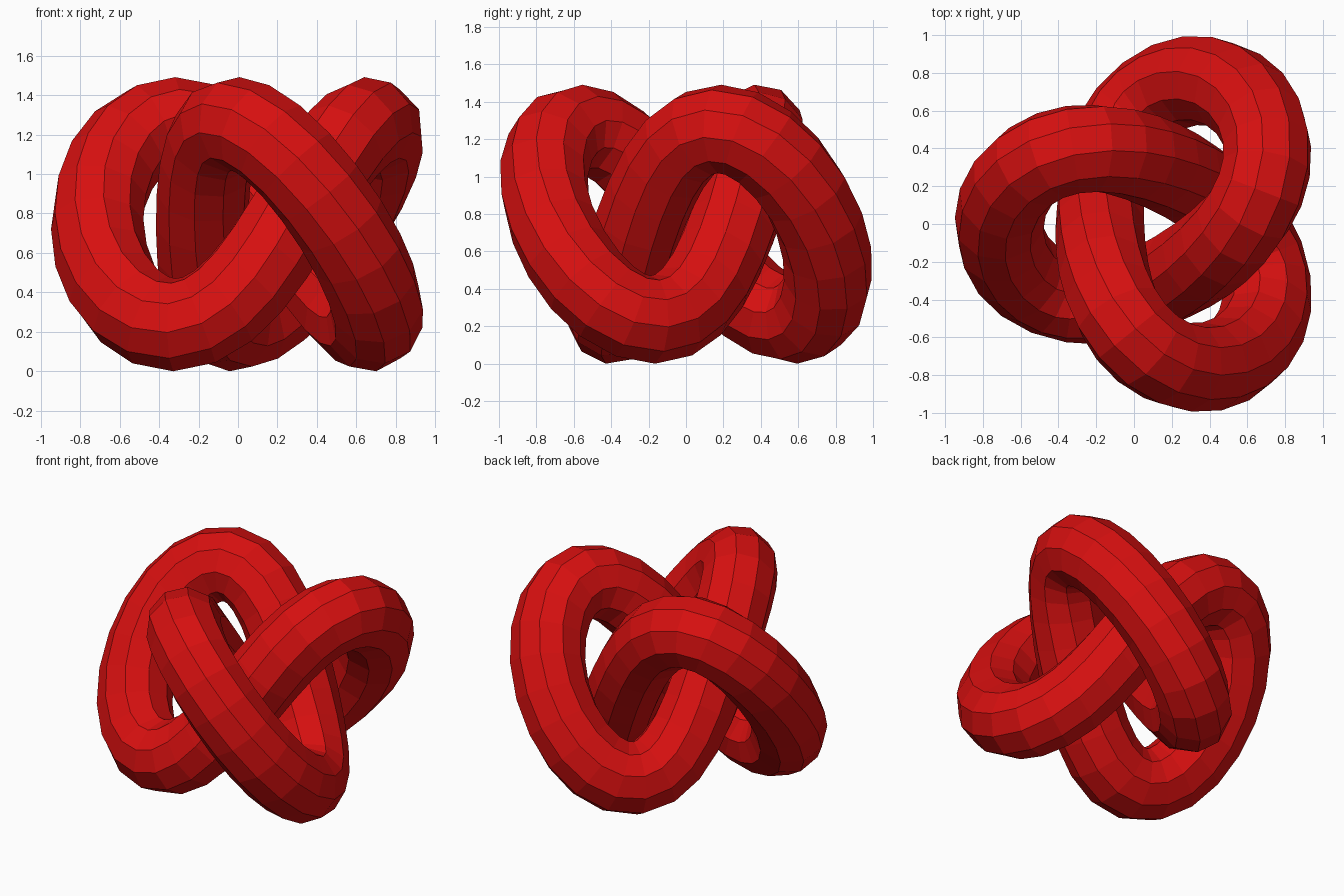
import bpy
from math import sin, cos, tau

cube = bpy.data.objects.get("Cube")
if cube:
    bpy.data.objects.remove(cube, do_unlink=True)

# Red material
red = bpy.data.materials.new("glossy_red")
red.use_nodes = True
colour = (0.68, 0.005, 0.005, 1)
red.diffuse_color = colour
red.node_tree.nodes["Principled BSDF"].inputs["Base Color"].default_value = colour

STEPS = 60        # segments along the knot
TUBE = 0.238      # tube radius
RISE = 0.51       # height of the weave


def knot_point(t):
    """Three-lobed knot centre line, one lobe pointing to -x."""
    x = 0.11 + 0.222 * cos(t) - 0.558 * cos(2 * t) + 0.044 * cos(5 * t)
    y = 0.222 * sin(t) + 0.558 * sin(2 * t) - 0.044 * sin(5 * t)
    # the fifth harmonic tightens the lobes around their tips
    return x, y, 0.745 - RISE * sin(3 * t), 1


# Closed centre line with a ten-sided round section
path = bpy.data.curves.new("trefoil_knot", "CURVE")
path.dimensions = "3D"
path.bevel_depth = TUBE
path.bevel_resolution = 3
spline = path.splines.new("POLY")
spline.points.add(STEPS - 1)
for i, point in enumerate(spline.points):
    point.co = knot_point(tau * i / STEPS)
spline.use_cyclic_u = True
spline.use_smooth = False
path.materials.append(red)

knot = bpy.data.objects.new("trefoil_knot", path)
bpy.context.collection.objects.link(knot)

# Turn the swept tube into a faceted mesh
bpy.ops.object.select_all(action="DESELECT")
knot.select_set(True)
bpy.context.view_layer.objects.active = knot
bpy.ops.object.convert(target="MESH")
bpy.ops.object.shade_flat()
